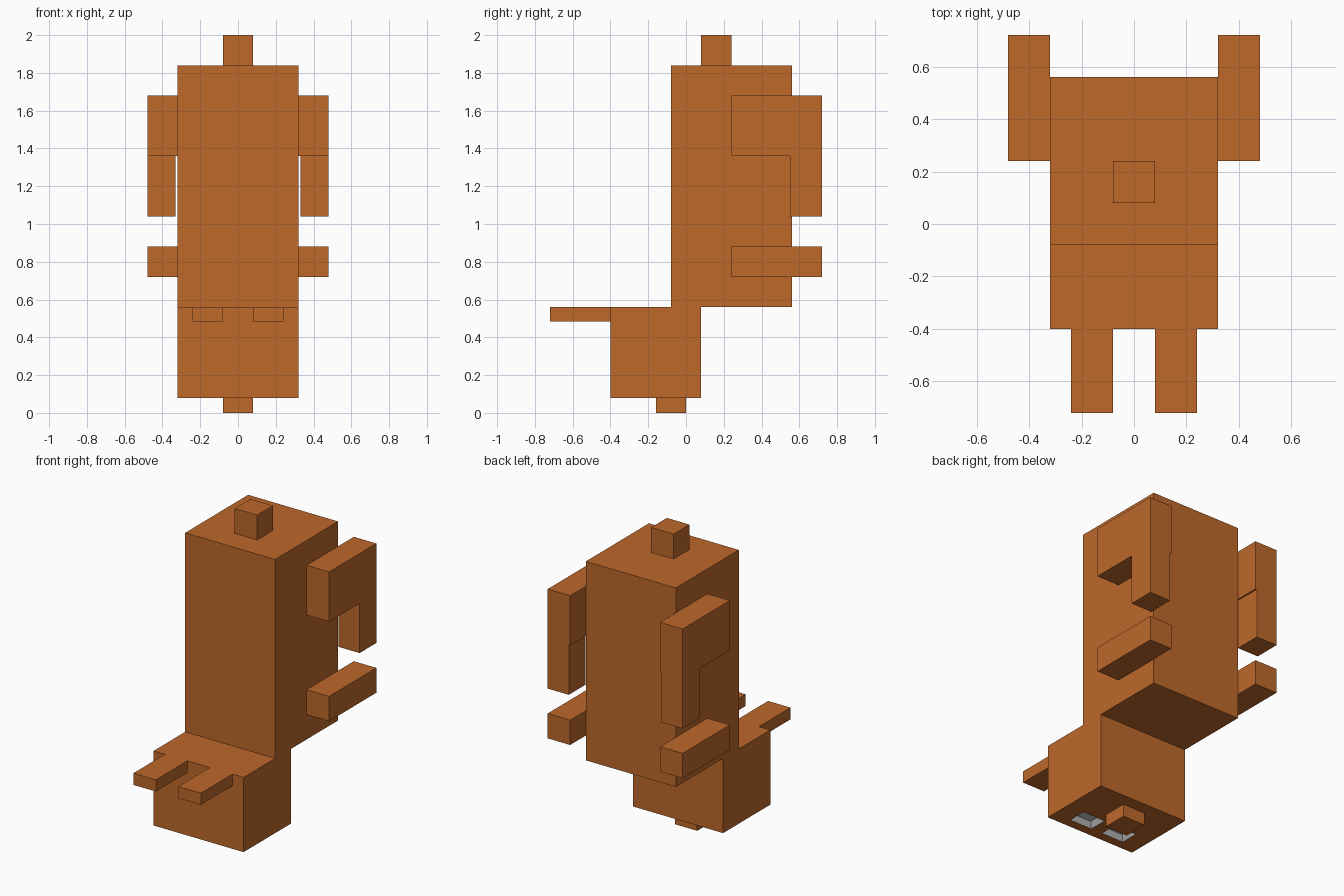
import bpy
import bmesh
from mathutils import Matrix, Vector

if "Cube" in bpy.data.objects:
    bpy.data.objects.remove(bpy.data.objects["Cube"], do_unlink=True)


def material(name, rgb):
    mat = bpy.data.materials.new(name)
    mat.use_nodes = True
    mat.diffuse_color = (*rgb, 1)
    mat.node_tree.nodes["Principled BSDF"].inputs["Base Color"].default_value = (*rgb, 1)
    return mat


fur = material("orange_brown", (0.51, 0.14, 0.024))
eye_white = material("eye_white", (0.58, 0.58, 0.58))


def add_object(name, bm, mat):
    mesh = bpy.data.meshes.new(name)
    bm.to_mesh(mesh)
    bm.free()
    mesh.materials.append(mat)
    obj = bpy.data.objects.new(name, mesh)
    bpy.context.collection.objects.link(obj)
    return obj


def box_mesh(x, y, z):
    # Each argument is a (low, high) range along its axis
    low, high = Vector((x[0], y[0], z[0])), Vector((x[1], y[1], z[1]))
    bm = bmesh.new()
    bmesh.ops.create_cube(bm, size=1, matrix=Matrix.LocRotScale(
        (low + high) / 2, None, high - low))
    return bm


def box(name, x, y, z, mat=fur):
    return add_object(name, box_mesh(x, y, z), mat)


def mirrored(x, side):
    return tuple(sorted(side * v for v in x))


# Head, body, nose and tail
head = box("head", (-0.32, 0.32), (-0.4, 0.08), (0.08, 0.56))
box("body", (-0.32, 0.32), (-0.08, 0.56), (0.56, 1.84))
box("nose", (-0.08, 0.08), (-0.16, 0), (0, 0.08))
box("tail", (-0.08, 0.08), (0.08, 0.24), (1.84, 2))

for side, label in ((1, "left"), (-1, "right")):
    # Ears and limbs
    box(label + "_ear", mirrored((0.08, 0.24), side), (-0.72, -0.4), (0.485, 0.56))
    limb_x = mirrored((0.32, 0.48), side)
    box(label + "_front_leg", limb_x, (0.24, 0.72), (0.72, 0.88))
    box(label + "_thigh", limb_x, (0.24, 0.72), (1.36, 1.68))
    box(label + "_hind_foot", mirrored((0.33, 0.48), side), (0.55, 0.72), (1.04, 1.36))

    # Eye socket cut into the underside of the head
    eye_x, eye_y = mirrored((0.04, 0.2), side), (-0.34, -0.22)
    cutter = box(label + "_socket_cutter", eye_x, eye_y, (0.04, 0.12))
    cutter.hide_render = True
    cut = head.modifiers.new("socket", "BOOLEAN")
    cut.operation = "DIFFERENCE"
    cut.object = cutter
    bpy.context.view_layer.objects.active = head
    bpy.ops.object.modifier_apply(modifier=cut.name)
    bpy.data.objects.remove(cutter, do_unlink=True)

    # Eye block with a recessed centre
    bm = box_mesh(eye_x, eye_y, (0.08, 0.12))
    bm.normal_update()
    face = min(bm.faces, key=lambda f: f.calc_center_median().z)
    bmesh.ops.inset_region(bm, faces=[face], thickness=0.035)
    bmesh.ops.translate(bm, verts=face.verts, vec=(0, 0, 0.03))
    add_object(label + "_eye", bm, eye_white)
